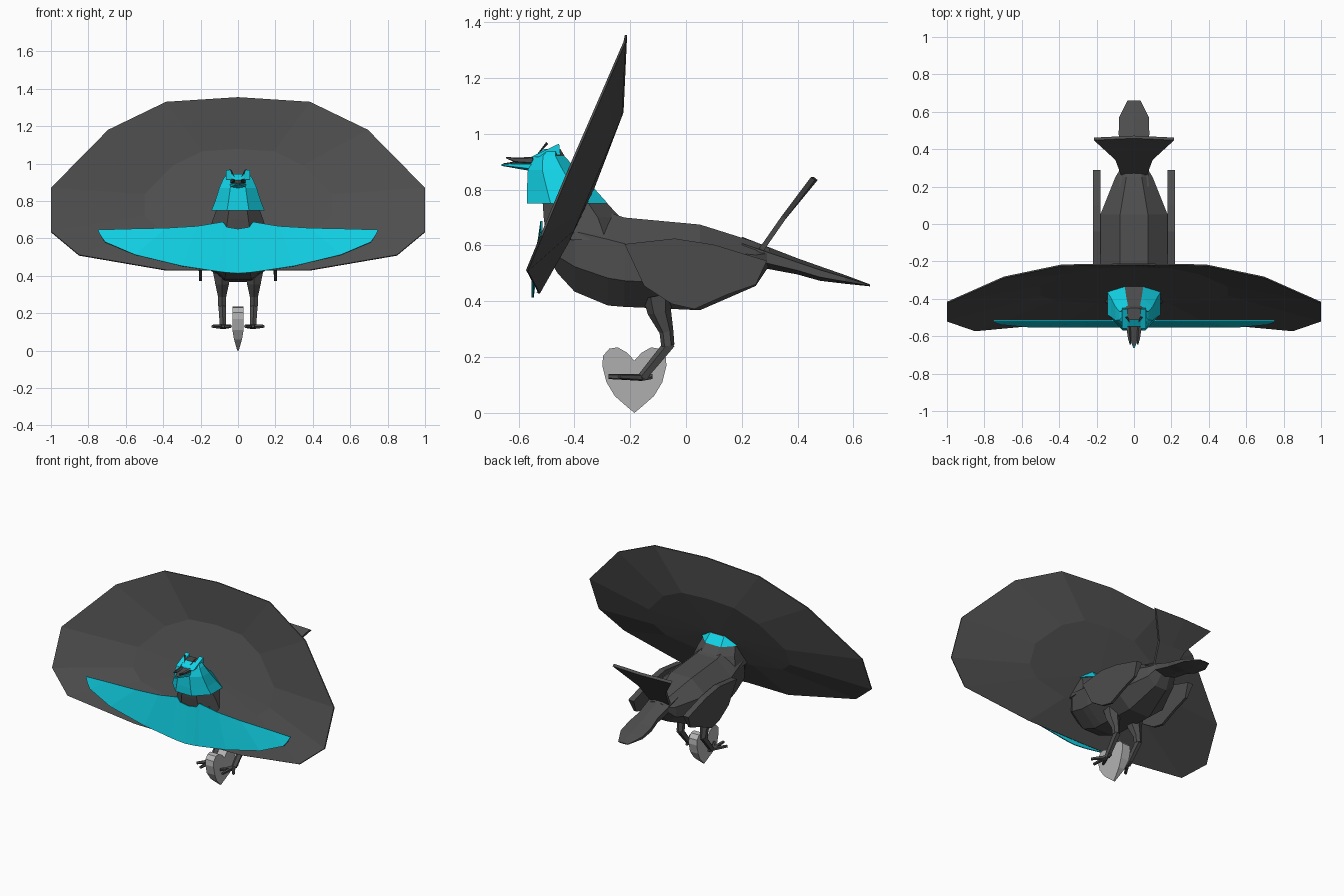
import bpy, bmesh, math
from mathutils import Vector

if "Cube" in bpy.data.objects:
    bpy.data.objects.remove(bpy.data.objects["Cube"])


def material(name, rgb):
    m = bpy.data.materials.new(name)
    m.diffuse_color = (*rgb, 1)
    m.use_nodes = True
    m.node_tree.nodes["Principled BSDF"].inputs["Base Color"].default_value = m.diffuse_color
    return m


DARK = material("charcoal feathers", (0.075, 0.075, 0.075))
TEAL = material("bright turquoise", (0.006, 0.68, 0.83))
GREY = material("pale grey", (0.46, 0.46, 0.46))


def make(name, verts, faces, mats, thick=0, mirror=False, offset=0):
    me = bpy.data.meshes.new(name)
    me.from_pydata([tuple(v) for v in verts], [], faces)
    bm = bmesh.new()
    bm.from_mesh(me)
    bmesh.ops.recalc_face_normals(bm, faces=bm.faces)
    bm.to_mesh(me)
    bm.free()
    for m in mats:
        me.materials.append(m)
    ob = bpy.data.objects.new(name, me)
    bpy.context.collection.objects.link(ob)
    if mirror:
        ob.modifiers.new("mirror", 'MIRROR').use_clip = False
    if thick:
        s = ob.modifiers.new("thickness", 'SOLIDIFY')
        s.thickness, s.offset = thick, offset
    return ob


def loft(name, rows, axis, mats, n=8):
    """Rows are (position, low, high, half width); axis is 'y' or 'z'."""
    verts, faces = [], []
    k = 1 / math.cos(math.pi / n)
    for t, lo, hi, w in rows:
        for i in range(n):
            a = 2 * math.pi * (i + 0.5) / n
            x, o = w * k * math.cos(a), (lo + hi) / 2 + (hi - lo) / 2 * k * math.sin(a)
            verts.append((x, t, o) if axis == 'y' else (x, o, t))
    for r in range(len(rows) - 1):
        for i in range(n):
            j = (i + 1) % n
            faces.append((r * n + i, r * n + j, (r + 1) * n + j, (r + 1) * n + i))
    faces += [tuple(range(n)), tuple(range((len(rows) - 1) * n, len(rows) * n))]
    return make(name, verts, faces, mats)


def slab(name, pts, half, mats, x0=0, mirror=False):
    """Extruded y-z outline; half(z) gives the half thickness in x."""
    n = len(pts)
    verts = [(x0 + s * half(z), y, z) for s in (-1, 1) for y, z in pts]
    faces = [tuple(range(n)), tuple(range(n, 2 * n))]
    faces += [(i, (i + 1) % n, n + (i + 1) % n, n + i) for i in range(n)]
    return make(name, verts, faces, mats, mirror=mirror)


def limb(name, path, mats, n=5):
    """Tapered tube along (x, y, z, radius) points, mirrored to both sides."""
    verts, faces = [], []
    d = Vector(path[-1][:3]) - Vector(path[0][:3])
    u = d.cross(Vector((0, 0, 1)) if abs(d.z) < 0.1 else Vector((1, 0, 0))).normalized()
    v = d.cross(u).normalized()
    for x, y, z, r in path:
        for i in range(n):
            a = 2 * math.pi * i / n
            verts.append(Vector((x, y, z)) + r * (u * math.cos(a) + v * math.sin(a)))
    for k in range(len(path) - 1):
        for i in range(n):
            j = (i + 1) % n
            faces.append((k * n + i, k * n + j, k * n + n + j, k * n + n + i))
    faces += [tuple(range(n)), tuple(range(len(verts) - n, len(verts)))]
    return make(name, verts, faces, mats, mirror=True)


# Raised feather cape: outer outline, bulged inner ring and centre
half = [(0, -.215, 1.355), (.385, -.22, 1.33), (.695, -.285, 1.18), (1, -.42, .87),
        (1, -.518, .635), (.85, -.57, .51), (.385, -.527, .43), (0, -.532, .43)]
rim = half + [(-x, y, z) for x, y, z in half[-2:0:-1]]
n = len(rim)
plane = lambda z: -.42 + .42 * (z - .87)
inner = []
for x, y, z in rim:
    iz = .8 + (z - .8) * .5
    inner.append((x * .5, plane(iz) + .105, iz))
faces = [(i, (i + 1) % n, n + (i + 1) % n, n + i) for i in range(n)]
faces += [(n + i, n + (i + 1) % n, 2 * n) for i in range(n)]
make("feather_cape", rim + inner + [(0, plane(.8) + .115, .8)], faces, [DARK], thick=.008)

# Turquoise breast shield: top edge and bottom edge strips
top = [(0, .65), (.06, .66), (.08, .688), (.22, .665), (.385, .655), (.6, .65), (.75, .645)]
bot = [(0, .413), (.06, .417), (.1, .422), (.3, .452), (.55, .512), (.71, .58), (.735, .615)]
st = [(x, -.518, z) for x, z in top]
sb = [(x, -.55 + .03 * max(0, x - .66) / .1, z) for x, z in bot]
m = len(top)
make("breast_shield", st + sb, [(i, i + 1, m + i + 1, m + i) for i in range(m - 1)],
     [TEAL], thick=.008, mirror=True)

# Body, neck and long lower tail
loft("body", [(-.49, .55, .66, .07), (-.46, .50, .71, .11), (-.40, .435, .74, .15),
              (-.28, .385, .72, .17), (-.22, .38, .70, .18), (.05, .368, .675, .18),
              (.25, .455, .612, .10), (.30, .53, .59, .07)], 'y', [DARK])
loft("neck", [(.62, -.50, -.20, .16), (.70, -.51, -.235, .135), (.77, -.515, -.30, .11),
              (.86, -.52, -.38, .085)], 'z', [DARK])
loft("lower_tail", [(.20, .54, .625, .08), (.40, .50, .55, .07), (.48, .477, .522, .082),
                    (.57, .465, .492, .08), (.66, .454, .46, .035)], 'y', [DARK], n=6)

# Turquoise head and bib with dark nape and crown
head = loft("head", [(.75, -.57, -.28, .142), (.80, -.57, -.325, .122),
                     (.87, -.567, -.39, .10), (.92, -.545, -.435, .078),
                     (.945, -.51, -.45, .058)], 'z', [TEAL, DARK])
for p in head.data.polygons:
    c = p.center
    if p.normal.z > .9 or (c.z > .81 and p.normal.y > .5 and abs(c.x) < .05):
        p.material_index = 1

# Crest tufts, brow tufts and beak
slab("crest_tuft", [(-.56, .915), (-.455, .965), (-.45, .925)], lambda z: .014, [TEAL], .05, True)
make("crown_plume", [(.02, -.53, .93), (.045, -.50, .97), (.035, -.495, .965)],
     [(0, 1, 2)], [DARK], thick=.003, mirror=True)
limb("brow_tuft", [(.03, -.55, .905, .014), (.025, -.61, .906, .009), (.02, -.645, .915, .003)], [DARK])
loft("lower_beak", [(-.53, .865, .898, .05), (-.60, .876, .896, .03), (-.662, .886, .892, .004)],
     'y', [TEAL], n=6)
loft("upper_beak", [(-.53, .892, .915, .045), (-.60, .892, .903, .024), (-.655, .891, .894, .004)],
     'y', [DARK], n=6)

# Folded wings
slab("folded_wing", [(-.22, .605), (-.04, .625), (.10, .603), (.29, .545), (.25, .46), (.15, .425),
                     (.03, .372), (-.05, .39), (-.15, .455)],
     lambda z: .008 + .012 * (z > .5), [DARK], .20, True)

# Upright tail fan
fan = [(0, .27, .585), (.07, .27, .585), (.10, .35, .70), (.215, .455, .84), (0, .465, .84),
       (0, .35, .70)]
make("tail_fan", fan, [(0, 1, 2, 5), (5, 2, 3, 4)], [DARK], thick=.018, mirror=True)

# Legs and feet
limb("thigh", [(.085, -.10, .42, .055), (.085, -.095, .36, .042), (.085, -.07, .29, .025),
               (.085, -.065, .24, .024)], [DARK], n=6)
limb("shank", [(.085, -.055, .25, .022), (.08, -.155, .128, .018)], [DARK])
for i, (x, y) in enumerate([(.135, -.24), (.08, -.278), (.04, -.24), (.08, -.12)]):
    limb(f"toe_{i + 1}", [(.08, -.16, .127, .013), (x, y, .13, .009)], [DARK])

# Heart perch, thinning to its point
curve = [(.03, .025), (.07, .06), (.10, .11), (.115, .17), (.112, .205), (.09, .23),
         (.06, .235), (.025, .215)]
heart = [(0, 0)] + curve + [(0, .187)] + [(-y, z) for y, z in curve[::-1]]
slab("heart_perch", [(y - .185, z) for y, z in heart],
     lambda z: .004 + .026 * min(1, z / .09), [GREY])
